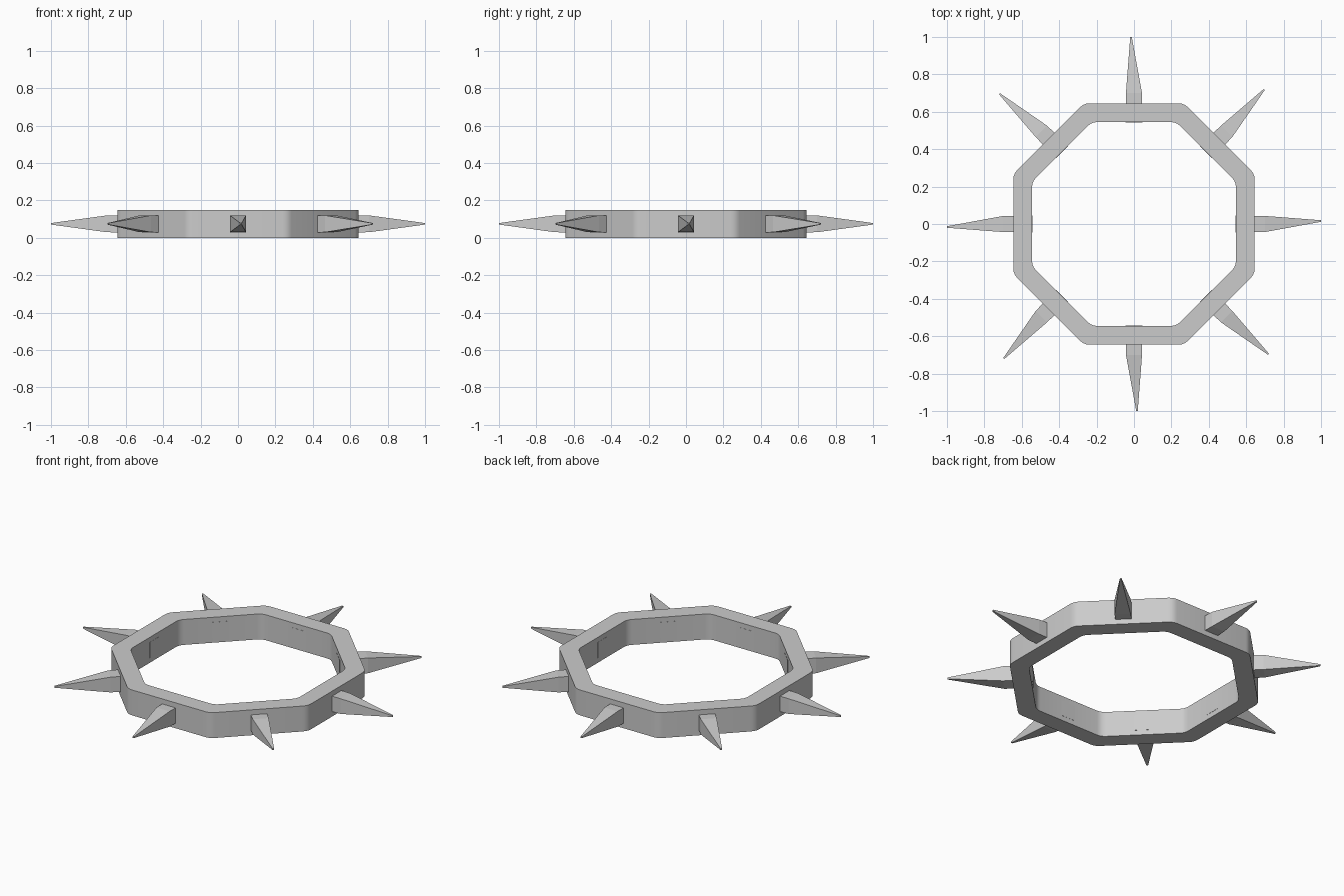
import bpy, bmesh, math
from mathutils import Matrix, Vector

if "Cube" in bpy.data.objects:
    bpy.data.objects.remove(bpy.data.objects["Cube"])


def finish(name, bm, smooth=False):
    bmesh.ops.recalc_face_normals(bm, faces=bm.faces[:])
    mesh = bpy.data.meshes.new(name)
    bm.to_mesh(mesh)
    bm.free()
    ob = bpy.data.objects.new(name, mesh)
    bpy.context.collection.objects.link(ob)
    if smooth:
        bpy.ops.object.select_all(action='DESELECT')
        ob.select_set(True)
        bpy.context.view_layer.objects.active = ob
        bpy.ops.object.shade_smooth_by_angle(angle=math.radians(30))
    return ob


def rounded_octagon(apothem, radius=0.065, steps=3):
    # Octagon outline with a small arc at each corner
    pts = []
    centre_dist = (apothem - radius) / math.cos(math.pi / 8)
    for i in range(8):
        a = math.pi / 8 + i * math.pi / 4
        for k in range(steps + 1):
            t = a + math.pi / 4 * (k / steps - 0.5)
            pts.append((centre_dist * math.cos(a) + radius * math.cos(t),
                        centre_dist * math.sin(a) + radius * math.sin(t)))
    return pts


# Octagonal band with a rectangular cross-section
HEIGHT = 0.15
bm = bmesh.new()
loops = [[bm.verts.new((x, y, z)) for x, y in rounded_octagon(ap)]
         for ap, z in ((0.645, 0), (0.645, HEIGHT), (0.545, HEIGHT), (0.545, 0))]
n = len(loops[0])
for j in range(4):
    a, b = loops[j], loops[(j + 1) % 4]
    for i in range(n):
        k = (i + 1) % n
        bm.faces.new((a[i], a[k], b[k], b[i]))
finish("octagonal_band", bm, smooth=True)

# Square spikes: (radius, sideways shift, half width, half height)
SECTIONS = [(0.544, 0.0, 0.046, 0.046), (0.70, 0.0, 0.043, 0.045),
            (1.0, 0.016, 0.004, 0.004)]
for s in range(8):
    rot = Matrix.Rotation(s * math.pi / 4, 4, 'Z')
    bm = bmesh.new()
    rings = [[bm.verts.new(rot @ Vector((r, off + sy * w, HEIGHT / 2 + sz * h)))
              for sy, sz in ((-1, -1), (1, -1), (1, 1), (-1, 1))]
             for r, off, w, h in SECTIONS]
    for a, b in zip(rings, rings[1:]):
        for i in range(4):
            k = (i + 1) % 4
            bm.faces.new((a[i], a[k], b[k], b[i]))
    bm.faces.new(rings[0])
    bm.faces.new(rings[-1])
    finish(f"spike_{s + 1}", bm)
